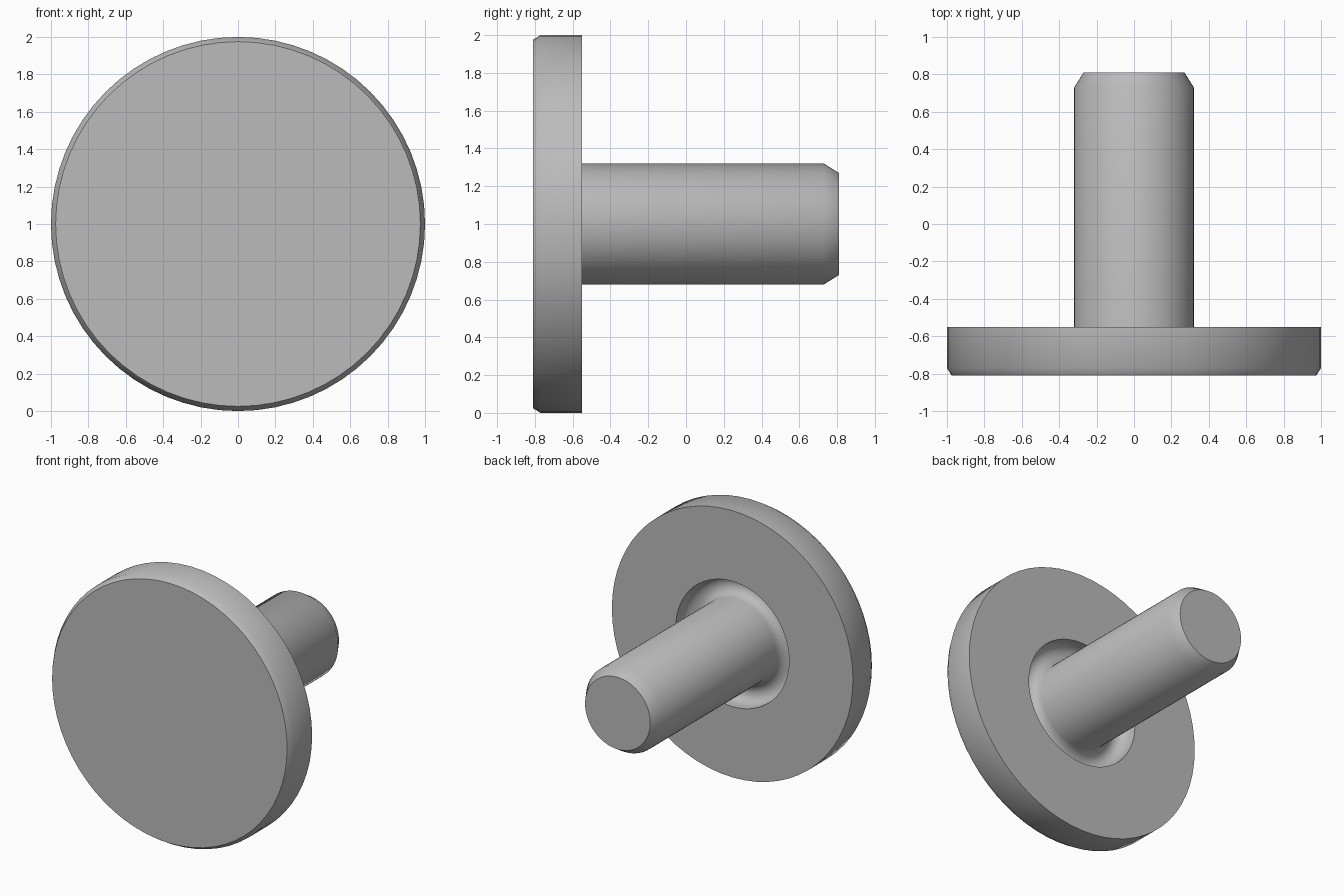
import bpy, bmesh, math
from mathutils import Vector, Matrix

if "Cube" in bpy.data.objects:
    bpy.data.objects.remove(bpy.data.objects["Cube"])

SEGMENTS = 64
SHANK_R, GROOVE_R = 0.32, 0.47       # shank radius, outer groove radius
BACK_Y = -0.55                       # back face of the disc head
GROOVE_STRAIGHT = 0.05               # straight part of the groove walls

# One (radius, y) profile from the head centre to the shank tip
profile = [(0, -0.81), (0.975, -0.81), (1.0, -0.77), (1.0, BACK_Y), (GROOVE_R, BACK_Y)]

# Round-bottomed relief groove where the shank enters the head
mid = (SHANK_R + GROOVE_R) / 2
half = (GROOVE_R - SHANK_R) / 2
for i in range(9):
    a = math.pi * i / 8
    profile.append((mid + half * math.cos(a),
                    BACK_Y - GROOVE_STRAIGHT - half * math.sin(a)))

# Shank with chamfered tip
profile += [(SHANK_R, 0.73), (0.27, 0.81), (0, 0.81)]

# Revolve the profile around the y axis
bm = bmesh.new()
verts = [bm.verts.new((r, y, 0)) for r, y in profile]
edges = [bm.edges.new(pair) for pair in zip(verts, verts[1:])]
bmesh.ops.spin(bm, geom=verts + edges, cent=(0, 0, 0), axis=(0, 1, 0),
               angle=2 * math.pi, steps=SEGMENTS, use_merge=False)
bmesh.ops.remove_doubles(bm, verts=bm.verts[:], dist=1e-4)
bmesh.ops.recalc_face_normals(bm, faces=bm.faces[:])
bmesh.ops.translate(bm, verts=bm.verts[:], vec=(0, 0, 1))

mesh = bpy.data.meshes.new("disc_head_pin")
bm.to_mesh(mesh)
bm.free()
pin = bpy.data.objects.new("disc_head_pin", mesh)
bpy.context.collection.objects.link(pin)

# Plain grey metal
grey = bpy.data.materials.new("grey metal")
grey.diffuse_color = (0.5, 0.5, 0.5, 1)
grey.use_nodes = True
grey.node_tree.nodes["Principled BSDF"].inputs["Base Color"].default_value = grey.diffuse_color
mesh.materials.append(grey)

# Smooth round surfaces, crisp rims
bpy.context.view_layer.objects.active = pin
pin.select_set(True)
bpy.ops.object.shade_smooth_by_angle(angle=math.radians(45))
